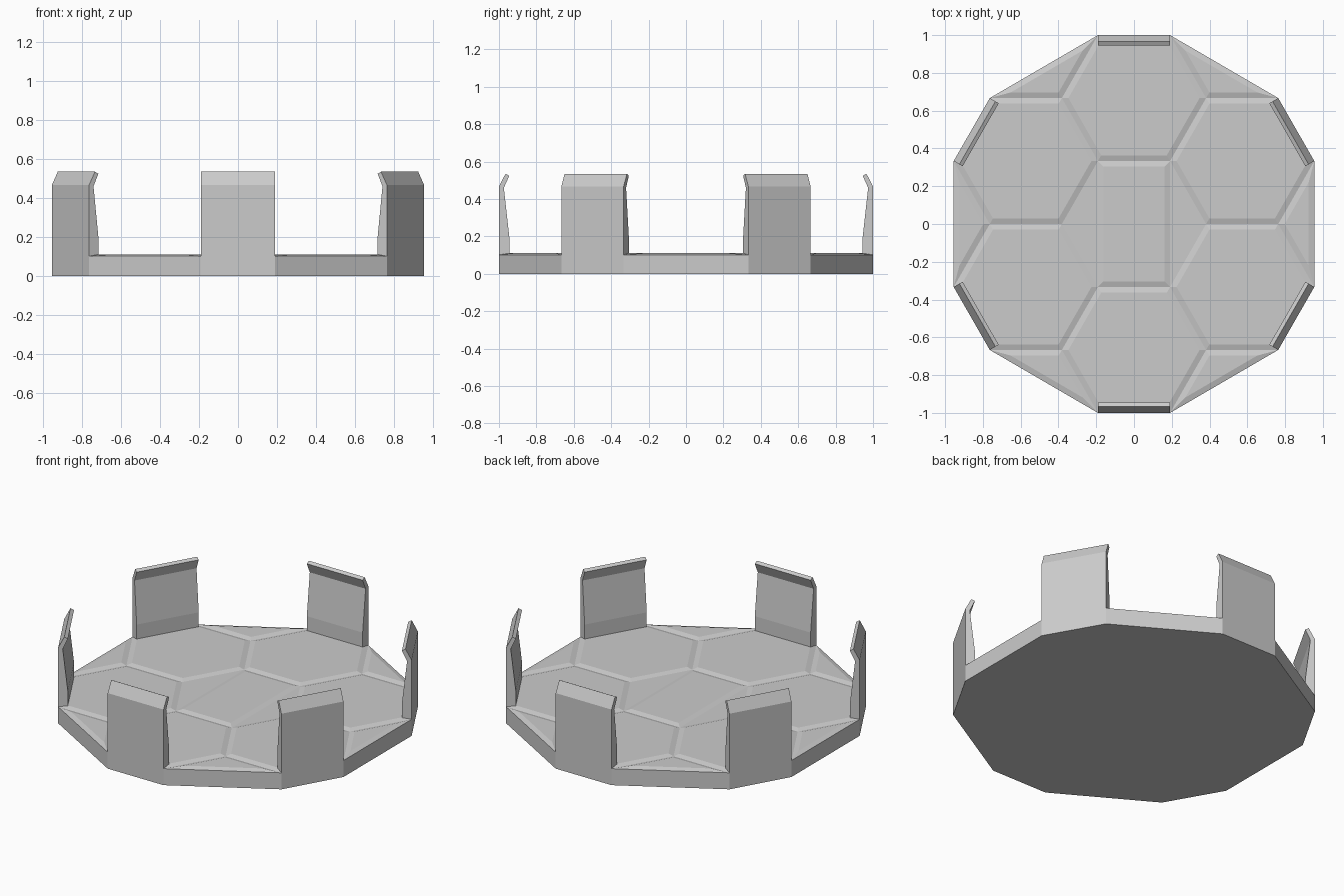
import bpy, bmesh, math
from mathutils import Matrix, Vector

if "Cube" in bpy.data.objects:
    bpy.data.objects.remove(bpy.data.objects["Cube"])

S = 2 / (3 * math.sqrt(3))      # hexagon side, overall depth 2
H = S * math.sqrt(3) / 2        # hexagon half height
SX = 0.992                      # slight squeeze across x
GROOVE, RAISE, BEVEL = 0.102, 0.009, 0.03


def rot(p, a):
    return Matrix.Rotation(math.radians(a), 3, 'Z') @ Vector((p[0], p[1], 0))


def finish(bm, name):
    bm.transform(Matrix.Diagonal((SX, 1, 1, 1)))
    bmesh.ops.recalc_face_normals(bm, faces=bm.faces)
    me = bpy.data.meshes.new(name)
    bm.to_mesh(me)
    bm.free()
    ob = bpy.data.objects.new(name, me)
    bpy.context.collection.objects.link(ob)
    return ob


# Tiled tray: hexagons and triangles in a ring, rectangle in the middle
bm = bmesh.new()


def tile(points):
    vs = [bm.verts.new((p[0], p[1], GROOVE)) for p in points]
    return bm.faces.new(vs)


hexagon = [(S / 2, H), (S, 2 * H), (S / 2, 3 * H),
           (-S / 2, 3 * H), (-S, 2 * H), (-S / 2, H)]
triangle = [(S, 2 * H), (2 * S, 2 * H), (S / 2, 3 * H)]
raised = []
for k in range(6):
    raised.append(tile([rot(p, 60 * k) for p in hexagon]))
    raised.append(tile([rot(p, 60 * k) for p in triangle]))
raised.append(tile([(-S / 2, -H), (S / 2, -H), (S / 2, H), (-S / 2, H)]))
for m in (0, 180):
    tile([rot(p, m) for p in [(S / 2, -H), (S, 0), (S / 2, H)]])
bmesh.ops.remove_doubles(bm, verts=bm.verts, dist=0.001)
# outer wall and underside
rim = [e for e in bm.edges if e.is_boundary]
ext = bmesh.ops.extrude_edge_only(bm, edges=rim)["geom"]
for v in ext:
    if isinstance(v, bmesh.types.BMVert):
        v.co.z = 0
bmesh.ops.contextual_create(
    bm, geom=[e for e in ext if isinstance(e, bmesh.types.BMEdge)])
bmesh.ops.recalc_face_normals(bm, faces=bm.faces)
# chamfered, raised tile tops
bmesh.ops.inset_individual(bm, faces=raised, thickness=BEVEL, depth=RAISE,
                           use_even_offset=True)
finish(bm, "tiled_tray")

# Upright tabs on the six short sides, tips bent inward
profile = [(1.0, 0.1), (1.0, 0.467), (0.965, 0.535), (0.945, 0.524),
           (0.974, 0.46), (0.945, 0.2), (0.945, 0.1)]
for k in range(6):
    bm = bmesh.new()
    ends = [[bm.verts.new((x, y, z)) for y, z in profile]
            for x in (-S / 2, S / 2)]
    n = len(profile)
    for e in ends:
        bm.faces.new(e)
    for i in range(n):
        j = (i + 1) % n
        bm.faces.new((ends[0][i], ends[0][j], ends[1][j], ends[1][i]))
    bm.transform(Matrix.Rotation(math.radians(60 * k), 4, 'Z'))
    finish(bm, f"upright_tab_{k + 1}")
